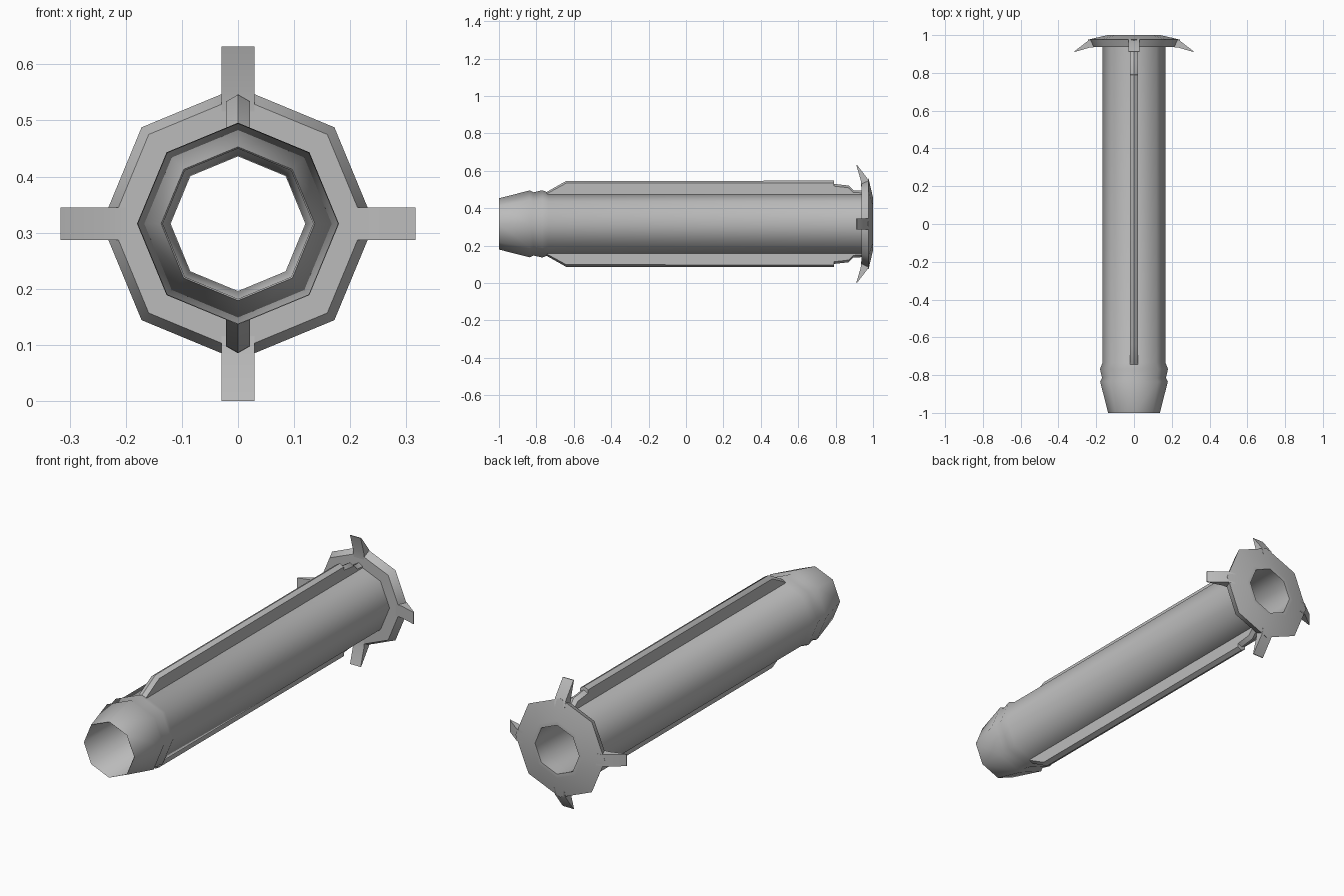
import bpy, bmesh, math
from mathutils import Matrix, Vector

if "Cube" in bpy.data.objects:
    bpy.data.objects.remove(bpy.data.objects["Cube"], do_unlink=True)

CENTRE = Vector((0, 0, 0.316))
SIDES = 8

grey = bpy.data.materials.new("plain grey")
grey.use_nodes = True
grey.diffuse_color = (0.5, 0.5, 0.5, 1)
grey.node_tree.nodes["Principled BSDF"].inputs["Base Color"].default_value = (0.5, 0.5, 0.5, 1)


def finish(name, bm, angle):
    bmesh.ops.recalc_face_normals(bm, faces=bm.faces)
    bmesh.ops.translate(bm, verts=bm.verts, vec=CENTRE)
    mesh = bpy.data.meshes.new(name)
    bm.to_mesh(mesh)
    bm.free()
    mesh.materials.append(grey)
    obj = bpy.data.objects.new(name, mesh)
    bpy.context.collection.objects.link(obj)
    bpy.ops.object.select_all(action='DESELECT')
    obj.select_set(True)
    bpy.context.view_layer.objects.active = obj
    bpy.ops.object.shade_smooth_by_angle(angle=math.radians(angle))


def lathe(name, profile, angle):
    """Turn a closed (y, radius) profile around the y axis."""
    bm = bmesh.new()
    rings = []
    for y, r in profile:
        turns = [2 * math.pi * i / SIDES for i in range(SIDES)]
        rings.append([bm.verts.new((r * math.sin(a), y, r * math.cos(a))) for a in turns])
    for a, b in zip(rings, rings[1:] + rings[:1]):
        for i in range(SIDES):
            j = (i + 1) % SIDES
            bm.faces.new((a[i], a[j], b[j], b[i]))
    finish(name, bm, angle)


def loft(name, sections, turn, angle):
    """Join cross-sections given as lists of points, then turn about y."""
    bm = bmesh.new()
    rows = [[bm.verts.new(p) for p in s] for s in sections]
    n = len(rows[0])
    for a, b in zip(rows, rows[1:]):
        for i in range(n):
            j = (i + 1) % n
            bm.faces.new((a[i], a[j], b[j], b[i]))
    bm.faces.new(rows[0])
    bm.faces.new(rows[-1][::-1])
    bmesh.ops.rotate(bm, verts=bm.verts, matrix=Matrix.Rotation(math.radians(turn), 3, 'Y'))
    finish(name, bm, angle)


# Hollow sleeve with tapered, grooved nose
lathe("sleeve", [(-1, 0.137), (-0.835, 0.179), (-0.815, 0.169), (-0.768, 0.18),
                 (-0.735, 0.167), (0.95, 0.167), (0.95, 0.121), (-0.997, 0.134)], 50)

# Domed collar at the back
lathe("collar", [(1, 0.12), (1, 0.14), (0.976, 0.243), (0.937, 0.225), (0.937, 0.12)], 50)

# Long ribs above and below, stepping down before the collar
RIB = [(-0.75, 0.168), (-0.64, 0.23), (0.79, 0.231), (0.792, 0.214),
       (0.87, 0.205), (0.895, 0.18), (0.94, 0.178)]


def rib_section(y, top):
    shoulder = max(top - 0.012, 0.158)
    return [(-0.021, y, 0.14), (-0.021, y, shoulder), (0, y, top),
            (0.021, y, shoulder), (0.021, y, 0.14)]


for name, turn in (("upper_rib", 0), ("lower_rib", 180)):
    loft(name, [rib_section(y, top) for y, top in RIB], turn, 40)

# Four swept tabs around the collar: (radius, front y, back y)
TAB = [(0.2, 0.937, 0.984), (0.235, 0.934, 0.976), (0.316, 0.91, 0.914)]
for name, turn in (("upper_tab", 0), ("left_tab", 90), ("lower_tab", 180), ("right_tab", 270)):
    loft(name, [[(-0.029, f, r), (0.029, f, r), (0.029, b, r), (-0.029, b, r)]
                for r, f, b in TAB], turn, 40)
